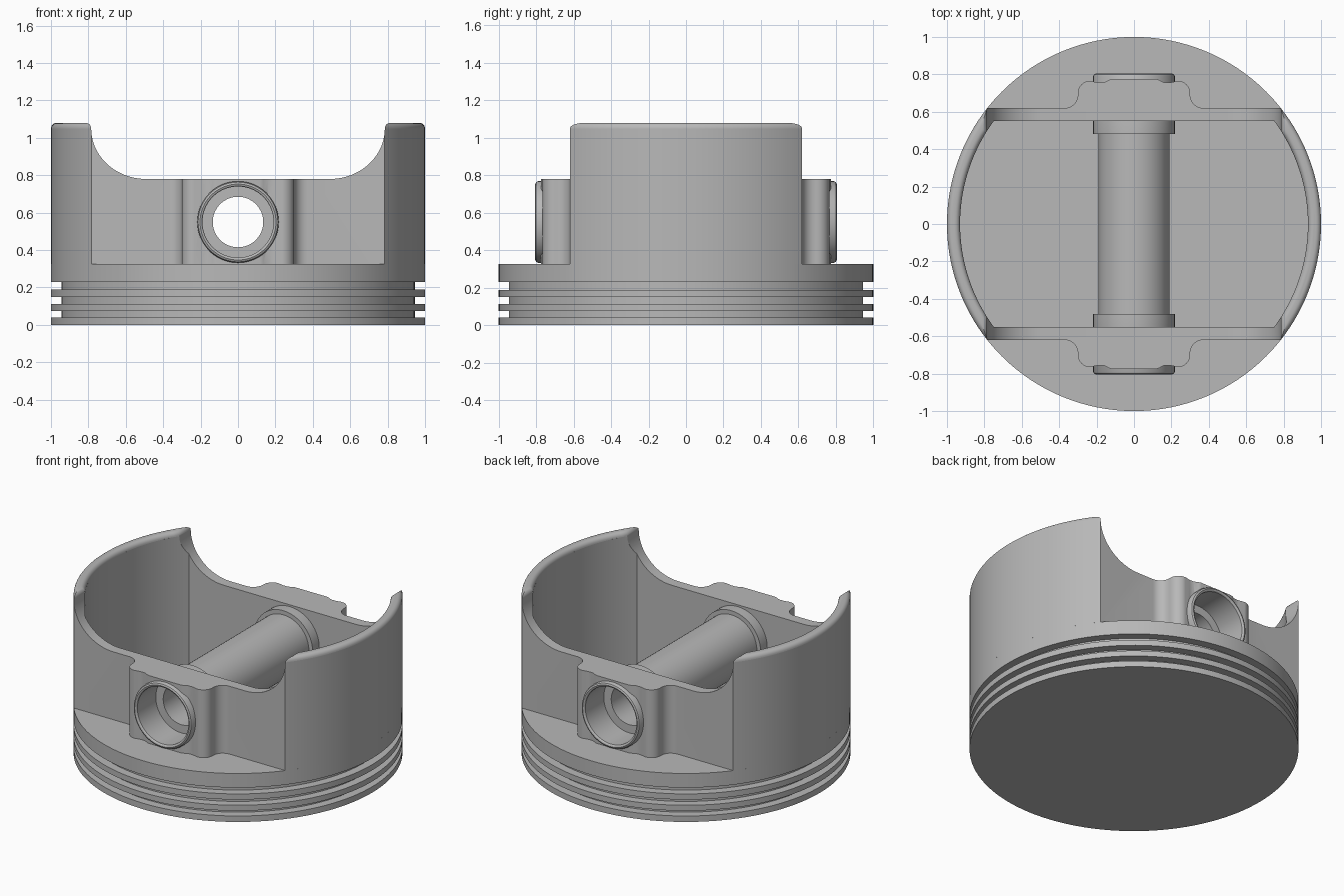
import bpy, bmesh
from math import sin, cos, asin, sqrt, pi, radians
from mathutils import Matrix

cube = bpy.data.objects.get("Cube")
if cube:
    bpy.data.objects.remove(cube, do_unlink=True)

metal = bpy.data.materials.new("cast grey metal")
metal.use_nodes = True
GREY = (0.48, 0.48, 0.48, 1)
metal.diffuse_color = GREY
metal.node_tree.nodes["Principled BSDF"].inputs["Base Color"].default_value = GREY

ALONG_Y = Matrix.Rotation(pi / 2, 4, 'X')
SKIRT_R, CAVITY_R, SKIRT_Y, CAVITY_Y = 1.0, 0.93, 0.62, 0.55
DECK, WALL_TOP, LIP, TOP = 0.325, 0.78, 1.05, 1.08
SKIRT_X, PIN_Z, FLOOR = 0.785, 0.55, 0.1


def arc(cx, cy, r, a0, a1, n, ry=None):
    angles = [a0 + (a1 - a0) * i / n for i in range(n + 1)]
    return [(cx + r * cos(a), cy + (ry or r) * sin(a)) for a in angles]


def finish(name, bm, matrix=None):
    bmesh.ops.remove_doubles(bm, verts=bm.verts, dist=1e-5)
    if matrix:
        bm.transform(matrix)
    bmesh.ops.recalc_face_normals(bm, faces=bm.faces)
    mesh = bpy.data.meshes.new(name)
    bm.to_mesh(mesh)
    bm.free()
    mesh.materials.append(metal)
    obj = bpy.data.objects.new(name, mesh)
    bpy.context.collection.objects.link(obj)
    return obj


def loft(name, rings, matrix=None, caps=True, loop=False):
    """Skin a list of equal-length closed 3D rings."""
    bm = bmesh.new()
    rows = [[bm.verts.new(p) for p in ring] for ring in rings]
    n = len(rows[0])
    for a, b in zip(rows, rows[1:] + (rows[:1] if loop else [])):
        for i in range(n):
            j = (i + 1) % n
            bm.faces.new((a[i], a[j], b[j], b[i]))
    if caps and not loop:
        bm.faces.new(rows[0])
        bm.faces.new(rows[-1])
    return finish(name, bm, matrix)


def prism(name, pts, z0, z1, matrix=None):
    return loft(name, [[(x, y, z) for x, y in pts] for z in (z0, z1)], matrix)


def lathe(name, profile, matrix=None, loop=False, n=128):
    rings = [[(r * cos(2 * pi * i / n), r * sin(2 * pi * i / n), z) for i in range(n)]
             for r, z in profile]
    return loft(name, rings, matrix, loop=loop)


def cut(obj, cutter):
    mod = obj.modifiers.new("cut", 'BOOLEAN')
    mod.operation, mod.solver, mod.object = 'DIFFERENCE', 'EXACT', cutter
    bpy.context.view_layer.objects.active = obj
    bpy.ops.object.modifier_apply(modifier=mod.name)


def mirrored(half):
    """Close a right-hand outline by adding its left-hand reflection."""
    return half + [(-x, y) for x, y in reversed(half)]


# Crown with three ring grooves
profile = [(SKIRT_R, 0)]
for low, high in ((0.04, 0.075), (0.112, 0.15), (0.188, 0.23)):
    profile += [(SKIRT_R, low), (0.945, low), (0.945, high), (SKIRT_R, high)]
crown = lathe("crown", profile + [(SKIRT_R, DECK)])

# Skirt and pin boss outline: boss edge from the centre out to the wall
boss = [(0.12, 0.775), (0.135, 0.77), (0.16, 0.757), (0.195, 0.757)]
boss += arc(0.235, 0.70, 0.065, pi / 2, 0, 8)
boss += arc(0.37, 0.69, 0.07, pi, pi * 1.5, 8)
a = asin(SKIRT_Y / SKIRT_R)
half = [(x, -y) for x, y in boss] + arc(0, 0, SKIRT_R, -a, a, 32) + boss[::-1]
skirt = prism("skirt_and_bosses", mirrored(half), DECK, LIP)

# Cutters: inner cavity, side scallops and pin bore
a = asin(CAVITY_Y / CAVITY_R)
cavity = prism("cavity_cutter", mirrored(arc(0, 0, CAVITY_R, -a, a, 32)), FLOOR, 2)
scallop_half = arc(0.49, LIP, SKIRT_X - 0.49, -pi / 2, 0, 20, LIP - WALL_TOP)
scallop = prism("scallop_cutter", mirrored(scallop_half + [(SKIRT_X, 1.5)]), -1.2, 1.2, ALONG_Y)
bore = lathe("bore_cutter", [(0.2, -1.2), (0.2, 1.2)],
             Matrix.Translation((0, 0, PIN_Z)) @ ALONG_Y, n=64)
cut(crown, cavity)
for cutter in (cavity, scallop, bore):
    cut(skirt, cutter)
for cutter in (cavity, scallop, bore):
    cutter.hide_render = True
    bpy.data.objects.remove(cutter, do_unlink=True)
parts = [crown, skirt]


# Rounded skirt lips, shrinking toward the top
def lip_ring(inset, z, side):
    x, outer, inner = SKIRT_X + inset, SKIRT_R - inset, CAVITY_R + inset
    b = asin(sqrt(outer ** 2 - x ** 2) / outer)
    c = asin(sqrt(inner ** 2 - x ** 2) / inner)
    pts = arc(0, 0, outer, -b, b, 32) + arc(0, 0, inner, c, -c, 32)
    return [(side * px, py, z) for px, py in pts]


for side, label in ((1, "left"), (-1, "right")):
    steps = [radians(15 * i) for i in range(7)]
    rings = [lip_ring(0.028 * (1 - cos(t)), LIP + (TOP - LIP) * sin(t), side) for t in steps]
    parts.append(loft(label + "_skirt_lip", rings))

# Pin bushings through both bosses
for side, label in ((1, "front"), (-1, "back")):
    tube = [(0.19, 0.48), (0.218, 0.48), (0.218, 0.79), (0.213, 0.8),
            (0.203, 0.805), (0.195, 0.802), (0.19, 0.795)]
    parts.append(lathe(label + "_pin_bushing", [(r, side * y) for r, y in tube],
                       Matrix.Translation((0, 0, PIN_Z)) @ ALONG_Y, True, 64))

# Hollow wrist pin
parts.append(lathe("wrist_pin", [(0.135, -0.6), (0.19, -0.6), (0.19, 0.6), (0.135, 0.6)],
                   Matrix.Translation((0, 0, PIN_Z)) @ ALONG_Y, True, 64))

bpy.ops.object.select_all(action='DESELECT')
for part in parts:
    part.select_set(True)
bpy.context.view_layer.objects.active = parts[0]
bpy.ops.object.shade_smooth_by_angle(angle=radians(30))
